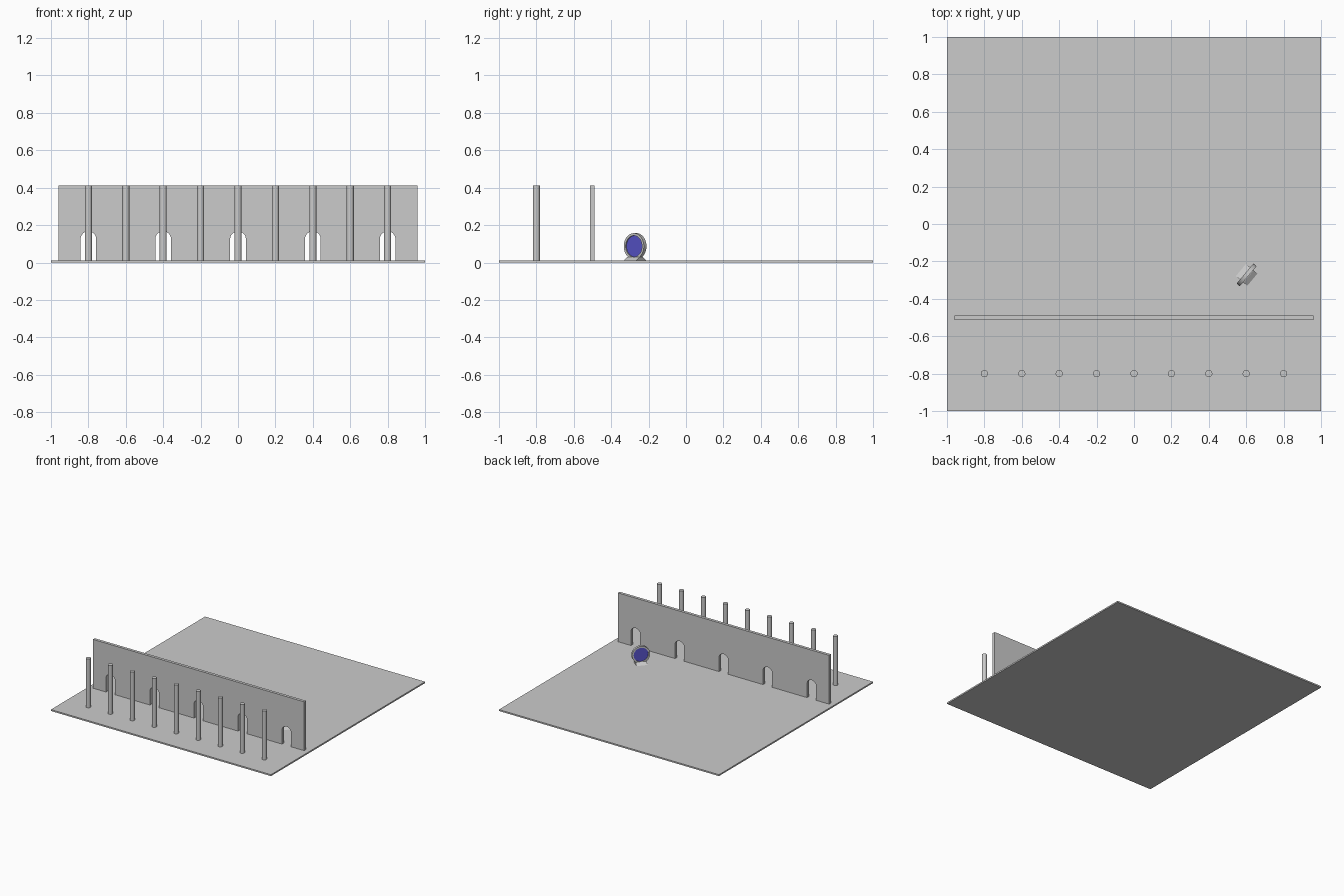
import bpy, bmesh, math
from mathutils import Matrix

if "Cube" in bpy.data.objects:
    bpy.data.objects.remove(bpy.data.objects["Cube"])

FLOOR = 0.012
TOP = 0.413


def prism(name, pts, depth, axis_to_y=True):
    """Extrude an (x, z) outline along y, centred on y = 0."""
    bm = bmesh.new()
    face = bm.faces.new([bm.verts.new((x, -depth / 2, z)) for x, z in pts])
    ext = bmesh.ops.extrude_face_region(bm, geom=[face])
    verts = [v for v in ext["geom"] if isinstance(v, bmesh.types.BMVert)]
    bmesh.ops.translate(bm, verts=verts, vec=(0, depth, 0))
    bmesh.ops.recalc_face_normals(bm, faces=bm.faces)
    mesh = bpy.data.meshes.new(name)
    bm.to_mesh(mesh)
    bm.free()
    ob = bpy.data.objects.new(name, mesh)
    bpy.context.collection.objects.link(ob)
    return ob


def smooth(ob):
    bpy.ops.object.select_all(action="DESELECT")
    bpy.context.view_layer.objects.active = ob
    ob.select_set(True)
    bpy.ops.object.shade_smooth_by_angle()


# Floor slab
prism("floor", [(-1, 0), (1, 0), (1, FLOOR), (-1, FLOOR)], 2)

# Wall outline with five arched doorways along its lower edge
HALF, SPRING = 0.042, 0.125
outline = [(0.96, TOP), (-0.96, TOP), (-0.96, FLOOR)]
for cx in (-0.8, -0.4, 0, 0.4, 0.8):
    outline.append((cx - HALF, FLOOR))
    for i in range(17):
        a = math.pi * (1 - i / 16)
        outline.append((cx + HALF * math.cos(a), SPRING + HALF * math.sin(a)))
    outline.append((cx + HALF, FLOOR))
outline.append((0.96, FLOOR))
prism("arched_wall", outline, 0.024).location.y = -0.5

# Row of round columns
for i in range(9):
    bpy.ops.mesh.primitive_cylinder_add(
        vertices=32, radius=0.019, depth=TOP - FLOOR,
        location=(-0.8 + 0.2 * i, -0.8, (TOP + FLOOR) / 2))
    bpy.context.object.name = "column"
    smooth(bpy.context.object)

# Standing ring portal, turned about z
place = Matrix.Translation((0.602, -0.272, 0)) @ Matrix.Rotation(math.radians(50), 4, "Z")
CZ, RO, RI, T = 0.087, 0.070, 0.057, 0.011

# Ring: rectangular section swept around the y axis
bm = bmesh.new()
N = 48
section = [(RI, -T), (RO, -T), (RO, T), (RI, T)]
rings = [[bm.verts.new((r * math.cos(2 * math.pi * k / N), y,
                        CZ + r * math.sin(2 * math.pi * k / N)))
          for r, y in section] for k in range(N)]
for k in range(N):
    a, b = rings[k], rings[(k + 1) % N]
    for j in range(4):
        bm.faces.new((a[j], a[(j + 1) % 4], b[(j + 1) % 4], b[j]))
bmesh.ops.recalc_face_normals(bm, faces=bm.faces)
mesh = bpy.data.meshes.new("portal_ring")
bm.to_mesh(mesh)
bm.free()
ring = bpy.data.objects.new("portal_ring", mesh)
bpy.context.collection.objects.link(ring)
smooth(ring)
ring.matrix_world = place

# Glowing disc inside the ring
disc = prism("portal_disc", [(RI * math.cos(2 * math.pi * k / N),
                              CZ + RI * math.sin(2 * math.pi * k / N)) for k in range(N)], 0.008)
disc.matrix_world = place
mat = bpy.data.materials.new("portal_violet")
mat.diffuse_color = (0.1, 0.09, 0.6, 1)
mat.use_nodes = True
mat.node_tree.nodes["Principled BSDF"].inputs["Base Color"].default_value = mat.diffuse_color
disc.data.materials.append(mat)

# Sloped base, ramping up to the ring from both sides
base = prism("portal_base", [(-0.04, FLOOR), (0.04, FLOOR), (0.013, 0.03), (-0.013, 0.03)], 0.085)
base.matrix_world = place @ Matrix.Rotation(math.radians(90), 4, "Z")
